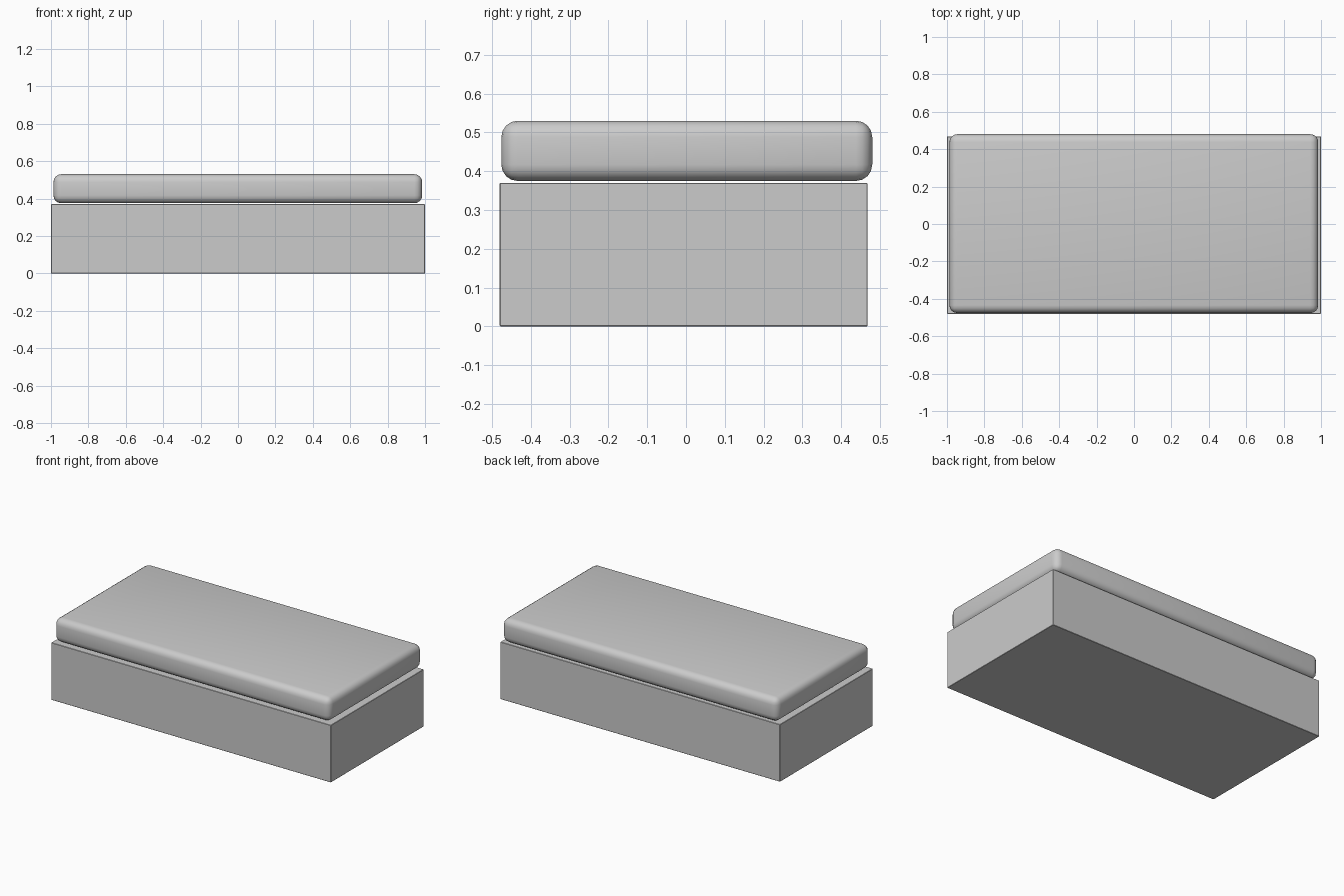
import bpy

if "Cube" in bpy.data.objects:
    bpy.data.objects.remove(bpy.data.objects["Cube"])

grey = bpy.data.materials.new("plain grey")
grey.diffuse_color = (0.6, 0.6, 0.6, 1)
grey.use_nodes = True
grey.node_tree.nodes["Principled BSDF"].inputs["Base Color"].default_value = grey.diffuse_color


def block(name, lo, hi, radius, segments):
    """Box between two corners with rounded edges."""
    bpy.ops.mesh.primitive_cube_add(size=1, location=[(a + b) / 2 for a, b in zip(lo, hi)])
    ob = bpy.context.object
    ob.name = name
    ob.scale = [b - a for a, b in zip(lo, hi)]
    bpy.ops.object.transform_apply(location=False, rotation=False, scale=True)
    ob.data.materials.append(grey)
    bevel = ob.modifiers.new("rounded edges", 'BEVEL')
    bevel.width = radius
    bevel.segments = segments
    bpy.ops.object.modifier_apply(modifier=bevel.name)
    bpy.ops.object.shade_smooth_by_angle()
    return ob


# Box base with crisp edges
block("bed_base", (-1, -0.48, 0), (1, 0.468, 0.37), 0.002, 1)

# Soft mattress, just above the base and shifted slightly back
block("mattress", (-0.987, -0.476, 0.375), (0.985, 0.48, 0.53), 0.042, 4)
